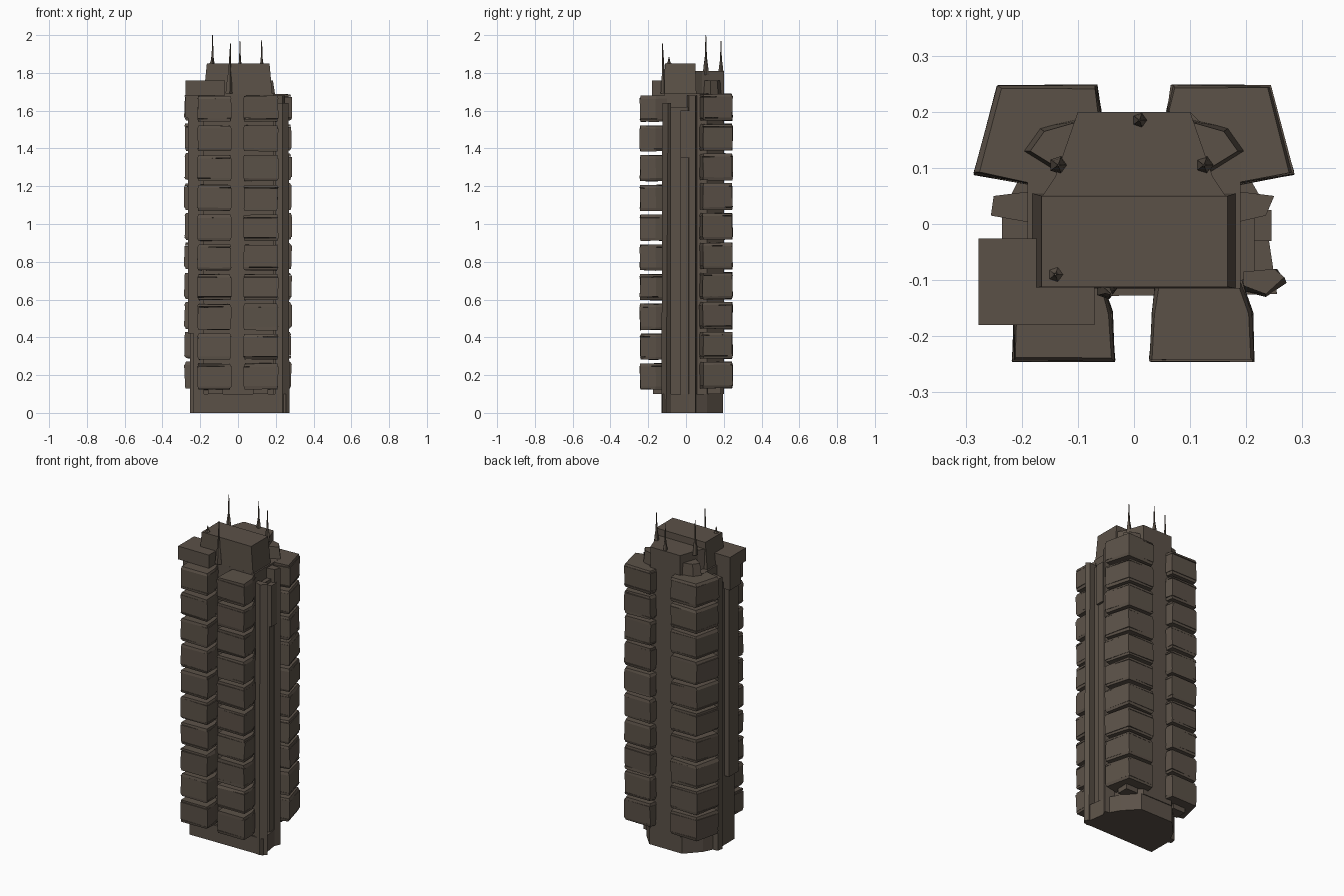
import bpy, bmesh, math, random
from mathutils import Vector

if "Cube" in bpy.data.objects:
    bpy.data.objects.remove(bpy.data.objects["Cube"])
random.seed(4)

mat = bpy.data.materials.new("dark brown concrete")
mat.diffuse_color = (0.105, 0.083, 0.064, 1)
mat.use_nodes = True
mat.node_tree.nodes["Principled BSDF"].inputs["Base Color"].default_value = mat.diffuse_color


def finish(name, bm):
    bmesh.ops.recalc_face_normals(bm, faces=bm.faces)
    me = bpy.data.meshes.new(name)
    bm.to_mesh(me)
    bm.free()
    me.materials.append(mat)
    ob = bpy.data.objects.new(name, me)
    bpy.context.collection.objects.link(ob)
    return ob


def add_prism(bm, plan, z0, z1, top=None, jitter=0.0):
    """Vertical prism from a plan outline; top may be a different outline."""
    def ring(pts, z):
        j = lambda: random.uniform(-jitter, jitter)
        return [bm.verts.new((x + j(), y + j(), z + j())) for x, y in pts]
    a, b = ring(plan, z0), ring(top or plan, z1)
    bm.faces.new(a[::-1])
    bm.faces.new(b)
    for i in range(len(a)):
        k = (i + 1) % len(a)
        bm.faces.new((a[i], a[k], b[k], b[i]))


def rect(x0, x1, y0, y1):
    return [(x0, y0), (x1, y0), (x1, y1), (x0, y1)]


def prism(name, plan, z0, z1, top=None):
    bm = bmesh.new()
    add_prism(bm, plan, z0, z1, top)
    return finish(name, bm)


# Core tower with a tapering rear
prism("tower_core", [(-0.235, -0.13), (0.255, -0.125), (0.23, 0.04), (0.19, 0.11), (0.11, 0.195),
                     (-0.11, 0.195), (-0.19, 0.11), (-0.225, 0.04)], 0, 0.1)
prism("tower_shaft", [(-0.19, -0.115), (0.19, -0.115), (0.19, 0.11), (0.10, 0.2),
                      (-0.10, 0.2), (-0.19, 0.11)], 0.1, 1.69)

# Roof: main penthouse, lower rear roof and sloping shoulders
prism("penthouse", rect(-0.182, 0.182, -0.115, 0.055), 1.68, 1.85,
      [(-0.165, -0.112), (0.167, -0.112), (0.167, 0.05), (-0.165, 0.05)])
prism("rear_roof", [(-0.17, 0.04), (0.17, 0.04), (0.14, 0.085), (0.10, 0.2), (-0.10, 0.2), (-0.14, 0.085)],
      1.68, 1.81)
for s, n in ((-1, "left"), (1, "right")):
    prism(n + "_roof_shoulder", [(s * 0.12, 0.08), (s * 0.20, 0.13), (s * 0.17, 0.172), (s * 0.09, 0.19)],
          1.66, 1.76, [(s * 0.12, 0.09), (s * 0.185, 0.13), (s * 0.16, 0.165), (s * 0.09, 0.185)])

# Overhanging roof block and the duct below it
prism("corner_block", rect(-0.277, -0.07, -0.18, -0.026), 1.68, 1.76)
prism("corner_block_side", rect(-0.277, -0.17, -0.13, -0.026), 1.56, 1.70)
prism("left_duct", rect(-0.265, -0.18, -0.125, -0.035), 0.42, 1.6)
prism("left_duct_foot", rect(-0.235, -0.18, -0.13, -0.03), 0, 0.45)

# Vertical ribs on both flanks
prism("left_rib", [(-0.255, 0.015), (-0.17, 0.0), (-0.17, 0.06), (-0.25, 0.05)], 0, 1.65)
prism("left_rib_inner", rect(-0.235, -0.17, -0.04, 0.02), 0, 1.6)
prism("right_rib", [(0.17, 0.0), (0.235, 0.015), (0.25, 0.05), (0.17, 0.06)], 0, 1.68)
prism("right_flank", rect(0.17, 0.215, -0.10, 0.02), 0, 1.62)
prism("right_flank_panel", rect(0.2, 0.245, -0.03, 0.025), 1.35, 1.6)
prism("right_flank_lower", rect(0.2, 0.232, -0.03, 0.025), 0, 1.36)
prism("right_post", [(0.195, -0.12), (0.235, -0.13), (0.272, -0.105), (0.255, -0.08), (0.195, -0.085)], 0, 1.64,
      [(0.195, -0.11), (0.235, -0.125), (0.268, -0.095), (0.25, -0.08), (0.195, -0.085)])


# Stacks of slightly irregular room pods
def pod_stack(name, plan, first, height, pitch=0.1575):
    bm = bmesh.new()
    cx = sum(p[0] for p in plan) / len(plan)
    cy = sum(p[1] for p in plan) / len(plan)
    small = [(cx + (x - cx) * 0.95, cy + (y - cy) * 0.97) for x, y in plan]
    for i in range(10):
        z = first + i * pitch
        add_prism(bm, small, z, z + 0.015, plan, 0.003)
        add_prism(bm, plan, z + 0.015, z + height - 0.015, plan, 0.003)
        add_prism(bm, plan, z + height - 0.015, z + height, small, 0.003)
    return finish(name, bm)


pod_stack("front_left_pods", [(-0.215, -0.243), (-0.036, -0.243), (-0.04, -0.16), (-0.058, -0.10),
                              (-0.19, -0.10), (-0.212, -0.16)], 0.125, 0.136)
pod_stack("front_right_pods", [(0.029, -0.243), (0.212, -0.243), (0.21, -0.16), (0.19, -0.10),
                               (0.04, -0.10), (0.034, -0.16)], 0.125, 0.136)
for s, n in ((-1, "left"), (1, "right")):
    pod_stack("back_" + n + "_pods", [(s * 0.283, 0.09), (s * 0.242, 0.245), (s * 0.068, 0.246),
                                      (s * 0.06, 0.2), (s * 0.10, 0.12), (s * 0.175, 0.07)], 0.13, 0.14)

# Brackets under the lowest pods
for x, y in ((-0.12, -0.14), (0.12, -0.14), (-0.17, 0.15), (0.17, 0.15)):
    prism("pod_bracket", rect(x - 0.04, x + 0.04, y - 0.035, y + 0.035), 0.1, 0.14)


# Roof aerials
def aerial(name, x, y, z0, z1, r=0.017, lean=0.0):
    bm = bmesh.new()
    rows = ((0, r), (0.22, r * 0.75), (0.45, r * 0.35), (1, r * 0.12))
    rings = []
    for t, rad in rows:
        rings.append([bm.verts.new((x + lean * t + rad * math.cos(a * math.tau / 5),
                                    y - lean * t + rad * math.sin(a * math.tau / 5),
                                    z0 + (z1 - z0) * t)) for a in range(5)])
    for a, b in zip(rings, rings[1:]):
        for i in range(5):
            k = (i + 1) % 5
            bm.faces.new((a[i], a[k], b[k], b[i]))
    bm.faces.new(rings[0])
    bm.faces.new(rings[-1])
    finish(name, bm)


aerial("aerial_left", -0.135, 0.105, 1.79, 2.0)
aerial("aerial_right", 0.125, 0.105, 1.79, 1.975)
aerial("aerial_back", 0.01, 0.185, 1.79, 1.97, 0.015)
aerial("aerial_front", -0.05, -0.115, 1.69, 1.955, 0.02, 0.01)
aerial("roof_stub", -0.14, -0.09, 1.84, 1.885, 0.018)
